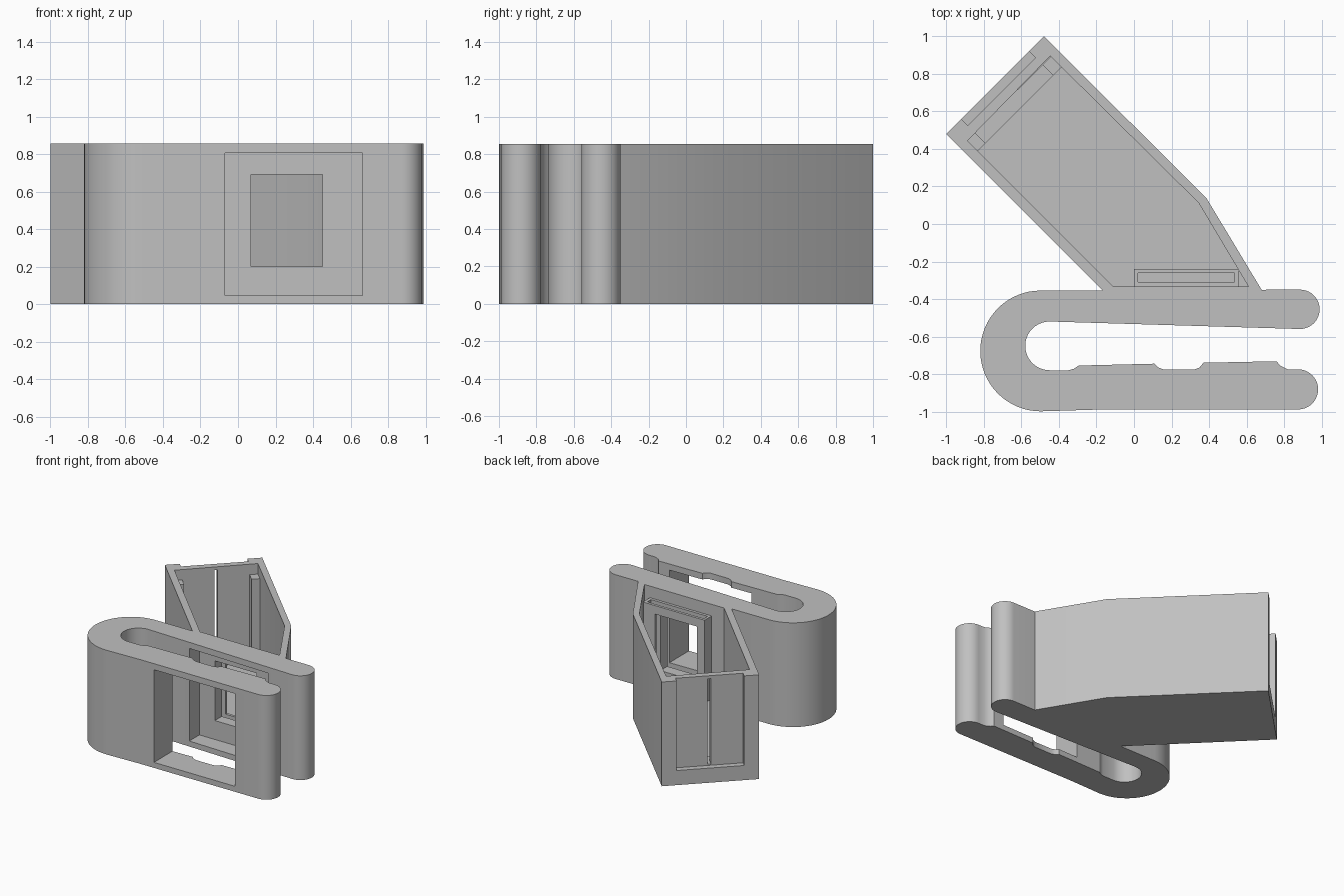
import bpy, bmesh, math

if "Cube" in bpy.data.objects:
    bpy.data.objects.remove(bpy.data.objects["Cube"], do_unlink=True)

HEIGHT = 0.855
FLOOR = 0.08

grey = bpy.data.materials.new("plain_grey")
grey.use_nodes = True
grey.diffuse_color = (0.53, 0.53, 0.53, 1)
grey.node_tree.nodes["Principled BSDF"].inputs["Base Color"].default_value = grey.diffuse_color


def prism(name, points, z0, z1):
    """Extrude a plan outline between two heights."""
    bm = bmesh.new()
    face = bm.faces.new([bm.verts.new((x, y, z0)) for x, y in points])
    ext = bmesh.ops.extrude_face_region(bm, geom=[face])
    bmesh.ops.translate(bm, vec=(0, 0, z1 - z0),
                        verts=[g for g in ext["geom"] if isinstance(g, bmesh.types.BMVert)])
    bmesh.ops.recalc_face_normals(bm, faces=bm.faces)
    mesh = bpy.data.meshes.new(name)
    bm.to_mesh(mesh)
    bm.free()
    mesh.materials.append(grey)
    obj = bpy.data.objects.new(name, mesh)
    bpy.context.collection.objects.link(obj)
    return obj


def block(name, x0, x1, y0, y1, z0, z1):
    return prism(name, [(x0, y0), (x1, y0), (x1, y1), (x0, y1)], z0, z1)


def combine(target, tool, operation):
    """Apply a boolean and discard the tool object."""
    tool.hide_render = True
    mod = target.modifiers.new("bool", "BOOLEAN")
    mod.operation = operation
    mod.solver = "EXACT"
    mod.object = tool
    bpy.context.view_layer.objects.active = target
    bpy.ops.object.modifier_apply(modifier=mod.name)
    bpy.data.objects.remove(tool, do_unlink=True)


def arc(cx, cy, r, a0, a1, n=20):
    angles = [math.radians(a0 + (a1 - a0) * i / n) for i in range(n + 1)]
    return [(cx + r * math.cos(a), cy + r * math.sin(a)) for a in angles]


def end_frame(u, v):
    """Plan point on the slanted end: u along it from its centre, v inward."""
    k = math.sqrt(0.5)
    return (-0.74 + (u + v) * k, 0.74 + (u - v) * k)


def end_block(name, u0, u1, v0, v1, z0, z1):
    corners = [(u0, v0), (u1, v0), (u1, v1), (u0, v1)]
    return prism(name, [end_frame(u, v) for u, v in corners], z0, z1)


# U-shaped clip with a notched gripping face
clip_outline = (
    arc(0.885, -0.455, 0.105, 90, -90)
    + arc(-0.45, -0.65, 0.13, 90, 270)
    + [(-0.35, -0.78), (-0.32, -0.772), (-0.295, -0.755), (0.11, -0.745),
       (0.13, -0.765), (0.16, -0.777), (0.32, -0.777), (0.35, -0.765),
       (0.37, -0.74), (0.76, -0.732), (0.78, -0.755), (0.82, -0.775)]
    + arc(0.875, -0.882, 0.107, 90, -90)
    + [(-0.2, -0.99)]
    + arc(-0.498, -0.677, 0.322, 270, 90, 32)
)
body = prism("clip_and_housing", clip_outline, 0, HEIGHT)

# Slanted housing, hollowed from above
housing = prism("housing", [(-1, 0.48), (-0.48, 1), (0.385, 0.14), (0.68, -0.35),
                            (0.65, -0.38), (-0.14, -0.38)], 0, HEIGHT)
combine(body, housing, "UNION")
cavity = prism("cavity", [(-0.888, 0.444), (-0.447, 0.896), (0.345, 0.112),
                          (0.61, -0.333), (-0.112, -0.333)], FLOOR, 1)
combine(body, cavity, "DIFFERENCE")

# Large window through the front arm and part of the rear arm
combine(body, block("front_window", -0.07, 0.665, -1.1, -0.4, 0.045, 0.805), "DIFFERENCE")
combine(body, block("rear_window", 0.07, 0.45, -0.45, -0.3, 0.2, 0.69), "DIFFERENCE")

# Shallow recess and narrow slit in the slanted end
combine(body, end_block("end_recess", -0.255, 0.255, -0.1, 0.048, 0.12, 1), "DIFFERENCE")
combine(body, end_block("end_slit", -0.012, 0.012, -0.1, 0.2, 0.13, 0.83), "DIFFERENCE")

# Slotted plate holder behind the window
holder = block("plate_holder", 0, 0.56, -0.336, -0.24, FLOOR - 0.01, 0.76)
combine(holder, block("plate_slot", 0.02, 0.535, -0.31, -0.262, 0.13, 1), "DIFFERENCE")
combine(holder, block("holder_window", 0.07, 0.45, -0.5, -0.1, 0.2, 0.69), "DIFFERENCE")

# Rails and sill inside the slanted end
parts = [body, holder]
for name, side in (("left_rail", 1), ("right_rail", -1)):
    parts.append(end_block(name, side * 0.255, side * 0.318, 0.1, 0.182, FLOOR - 0.01, 0.77))
parts.append(end_block("rail_sill", -0.255, 0.255, 0.1, 0.182, FLOOR - 0.01, 0.13))

for obj in parts:
    bm = bmesh.new()
    bm.from_mesh(obj.data)
    bmesh.ops.recalc_face_normals(bm, faces=bm.faces)
    bm.to_mesh(obj.data)
    bm.free()
    bpy.ops.object.select_all(action="DESELECT")
    obj.select_set(True)
    bpy.context.view_layer.objects.active = obj
    bpy.ops.object.shade_smooth_by_angle(angle=math.radians(30))
